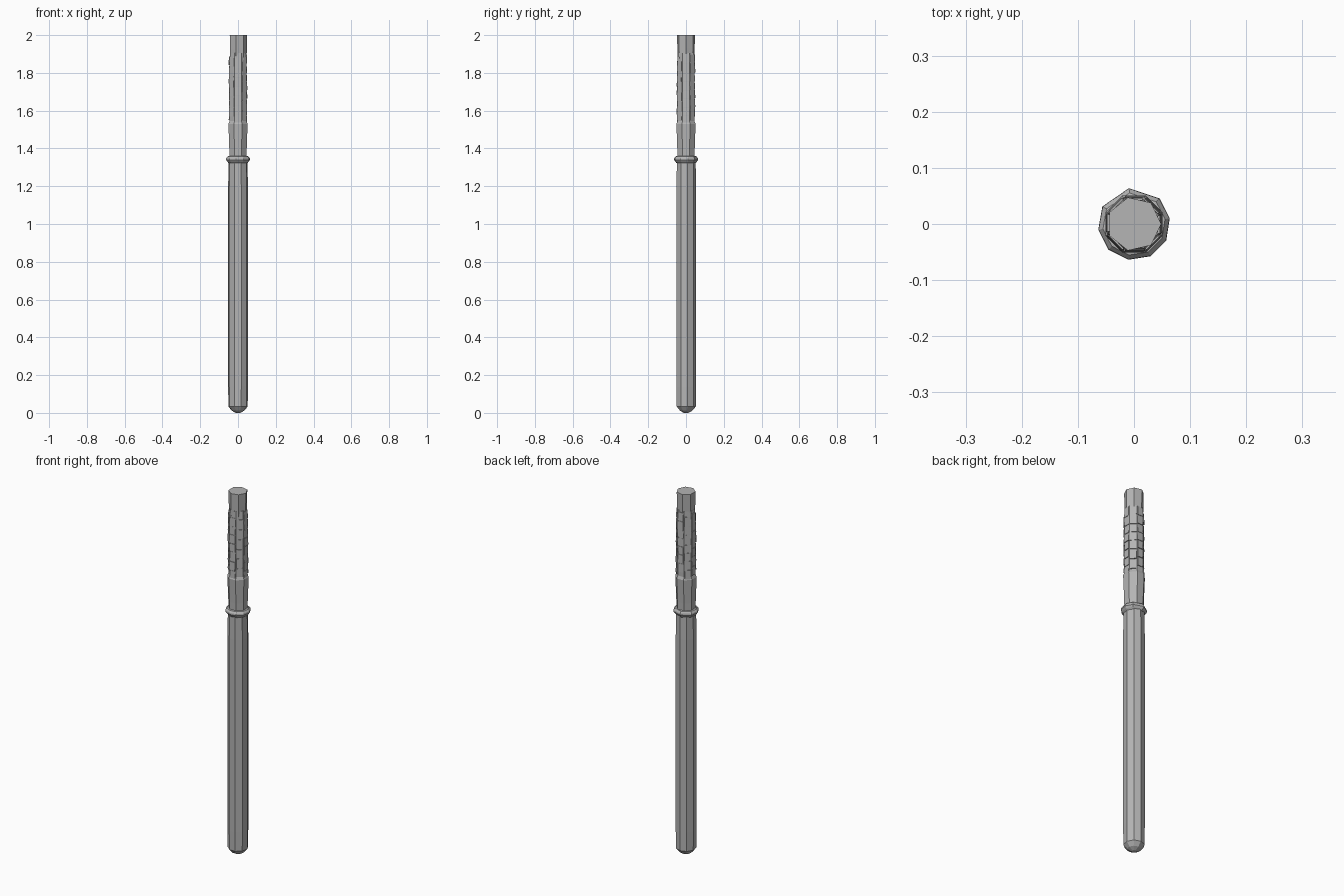
import bpy, bmesh, math, random
from mathutils import Matrix, Vector

if "Cube" in bpy.data.objects:
    bpy.data.objects.remove(bpy.data.objects["Cube"])

random.seed(4)

grey = bpy.data.materials.new("mid grey")
grey.diffuse_color = (0.46, 0.46, 0.46, 1)
grey.use_nodes = True
grey.node_tree.nodes["Principled BSDF"].inputs["Base Color"].default_value = grey.diffuse_color


def finish(name, bm):
    bmesh.ops.recalc_face_normals(bm, faces=bm.faces)
    mesh = bpy.data.meshes.new(name)
    bm.to_mesh(mesh)
    bm.free()
    mesh.materials.append(grey)
    obj = bpy.data.objects.new(name, mesh)
    bpy.context.collection.objects.link(obj)
    return obj


def turned(name, profile, angles):
    """Loft flat-sided rings through (radius, z) pairs and cap both ends."""
    bm = bmesh.new()
    rings = []
    for r, z in profile:
        rings.append([bm.verts.new((r * math.cos(math.radians(a)),
                                    r * math.sin(math.radians(a)), z)) for a in angles])
    n = len(angles)
    for low, high in zip(rings, rings[1:]):
        for i in range(n):
            j = (i + 1) % n
            bm.faces.new((low[i], low[j], high[j], high[i]))
    bm.faces.new(rings[0][::-1])
    bm.faces.new(rings[-1])
    return finish(name, bm)


def even(n, start):
    return [start + 360 * i / n for i in range(n)]


# long shaft with a blunt rounded foot
nine = [9, 45, 98, 151, 189, 225, 261, 297, 333]
turned("shaft", [(0.012, 0.0), (0.034, 0.012), (0.052, 0.034), (0.053, 0.14),
                 (0.053, 1.2), (0.051, 1.335)], even(9, 9))

# collar ring between shaft and grip
turned("collar", [(0.050, 1.322), (0.058, 1.33), (0.0645, 1.34),
                  (0.0635, 1.348), (0.056, 1.358), (0.048, 1.36)], nine)

# grip core, flaring slightly below the carved area
turned("grip", [(0.049, 1.35), (0.050, 1.40), (0.055, 1.53), (0.0485, 1.545),
                (0.0485, 1.70), (0.0495, 1.85), (0.046, 1.905)], even(8, 22.5))

# plain seven-sided end
turned("end_plug", [(0.045, 1.86), (0.047, 1.93), (0.0485, 2.0)], even(7, 0))

# carved scales, stacked on each facet with staggered joints
bm = bmesh.new()
for side in range(8):
    turn = Matrix.Rotation(math.radians(45 * side), 4, 'Z')
    z = 1.53 + 0.02 * (side % 3)
    while z < 1.86:
        height = random.choice((0.042, 0.046, 0.052))
        depth = random.uniform(0.0475, 0.0505)
        half = random.uniform(0.015, 0.018)
        shift = random.uniform(-0.002, 0.002)
        top = min(z + height, 1.9)
        corners = []
        for zz, outer in ((z, depth), (top, depth - 0.002)):
            for x, y in ((0.038, -half), (outer, -half), (outer, half), (0.038, half)):
                corners.append(bm.verts.new(turn @ Vector((x, y + shift, zz))))
        bm.faces.new(corners[3::-1])
        bm.faces.new(corners[4:])
        for i in range(4):
            j = (i + 1) % 4
            bm.faces.new((corners[i], corners[j], corners[j + 4], corners[i + 4]))
        z = top + 0.003
finish("grip_scales", bm)
